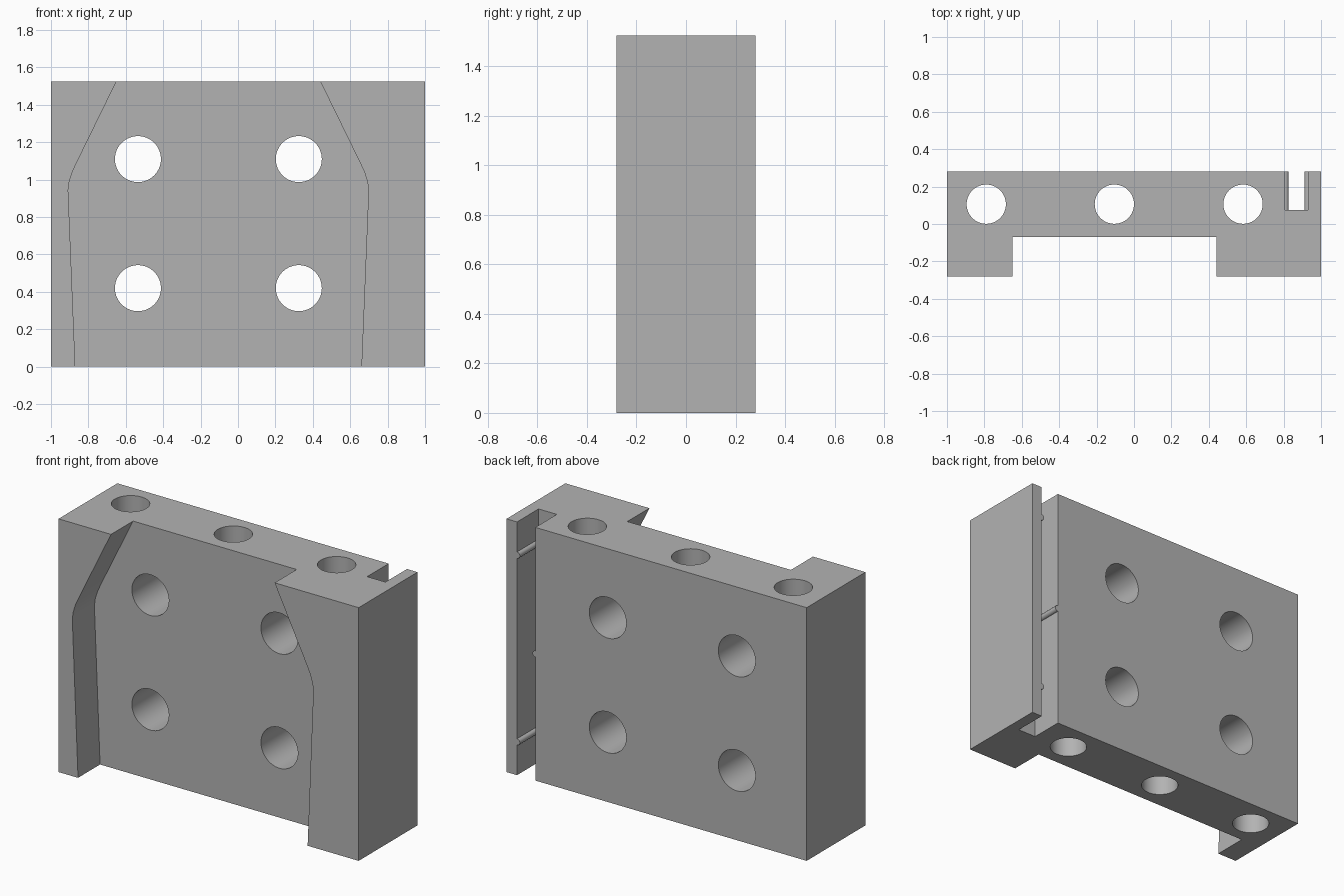
import bpy, bmesh, math
from mathutils import Matrix, Vector

if "Cube" in bpy.data.objects:
    bpy.data.objects.remove(bpy.data.objects["Cube"], do_unlink=True)

W, D, H = 1.0, 0.28, 1.525      # half width, half depth, height
MID = -0.105                    # centre of the recess and hole pattern

grey = bpy.data.materials.new("plain_grey")
grey.use_nodes = True
grey.diffuse_color = (0.45, 0.45, 0.45, 1)
grey.node_tree.nodes["Principled BSDF"].inputs["Base Color"].default_value = (0.45, 0.45, 0.45, 1)


def make(name, bm):
    bmesh.ops.recalc_face_normals(bm, faces=bm.faces)
    mesh = bpy.data.meshes.new(name)
    bm.to_mesh(mesh)
    bm.free()
    mesh.materials.append(grey)
    ob = bpy.data.objects.new(name, mesh)
    bpy.context.collection.objects.link(ob)
    return ob


def box(name, lo, hi):
    lo, hi = Vector(lo), Vector(hi)
    bm = bmesh.new()
    bmesh.ops.create_cube(bm, size=1)
    bmesh.ops.scale(bm, vec=hi - lo, verts=bm.verts)
    bmesh.ops.translate(bm, vec=(lo + hi) / 2, verts=bm.verts)
    return make(name, bm)


def rod(name, centre, radius, length, along_y=False, sides=64):
    bm = bmesh.new()
    turn = Matrix.Rotation(math.pi / 2, 4, 'X') if along_y else Matrix()
    bmesh.ops.create_cone(bm, cap_ends=True, segments=sides, radius1=radius, radius2=radius,
                          depth=length, matrix=Matrix.Translation(centre) @ turn)
    return make(name, bm)


def cut(target, cutter):
    cutter.hide_render = True
    mod = target.modifiers.new("cut", 'BOOLEAN')
    mod.operation, mod.solver, mod.object = 'DIFFERENCE', 'EXACT', cutter
    bpy.context.view_layer.objects.active = target
    bpy.ops.object.modifier_apply(modifier=mod.name)
    bpy.data.objects.remove(cutter, do_unlink=True)


# Main block
block = box("block", (-W, -D, 0), (W, D, H))

# Front recess: symmetric outline, open at top, bottom and front
half = [(0.761, -0.1), (0.765, 0), (0.803, 0.945), (0.797, 0.99),
        (0.781, 1.04), (0.758, 1.09), (0.545, H), (0.496, H + 0.1)]
outline = [(MID + x, z) for x, z in half] + [(MID - x, z) for x, z in reversed(half)]
bm = bmesh.new()
face = bm.faces.new([bm.verts.new((x, -0.07, z)) for x, z in outline])
grown = bmesh.ops.extrude_face_region(bm, geom=[face])["geom"]
bmesh.ops.translate(bm, vec=(0, -0.4, 0), verts=[v for v in grown if isinstance(v, bmesh.types.BMVert)])
if not any(f.normal.y > 0.9 for f in bm.faces) and len(bm.faces) < len(outline) + 2:
    bmesh.ops.holes_fill(bm, edges=bm.edges)
cut(block, make("recess_cutter", bm))

# Three vertical bores
for x in (-0.79, MID, 0.583):
    cut(block, rod("vertical_bore", (x, 0.106, H / 2), 0.105, 2))

# Four bolt holes from front to back
for x in (MID - 0.43, MID + 0.43):
    for z in (0.42, 1.11):
        cut(block, rod("bolt_hole", (x, 0, z), 0.123, 1, along_y=True))

# Back slot with small round ribs left standing on its walls
slot = box("slot_cutter", (0.808, 0.075, -0.1), (0.93, 0.5, H + 0.1))
for x, z in ((0.93, 0.2), (0.93, H - 0.2), (0.808, H / 2)):
    cut(slot, rod("slot_rib", (x, 0.3, z), 0.019, 0.8, along_y=True, sides=32))
cut(block, slot)

# Smooth bores, sharp edges
block.select_set(True)
bpy.context.view_layer.objects.active = block
bpy.ops.object.shade_smooth_by_angle(angle=math.radians(20))
